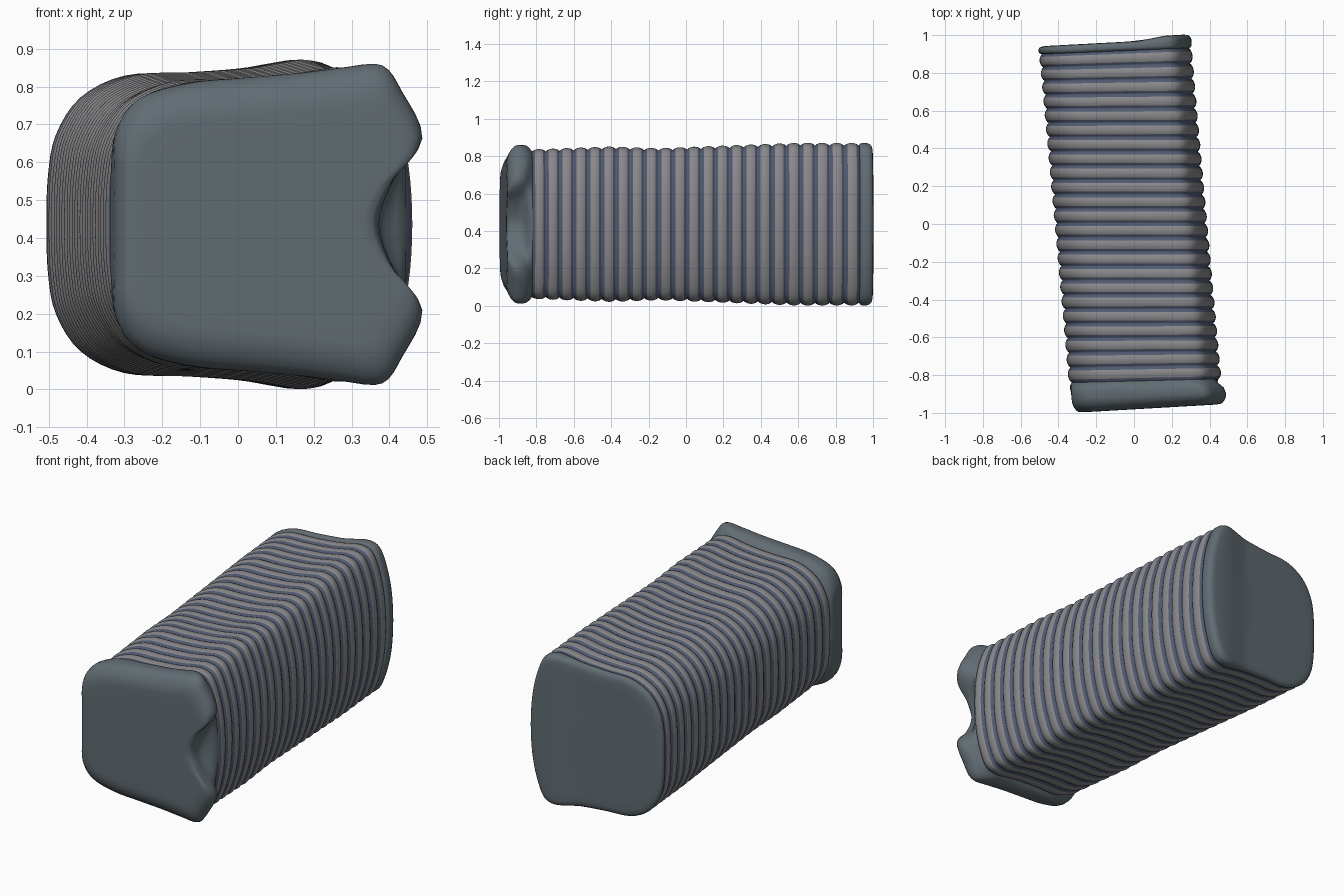
import bpy, bmesh, math
from mathutils import Vector

if "Cube" in bpy.data.objects:
    bpy.data.objects.remove(bpy.data.objects["Cube"])

MID_Z = 0.436
RIBS = 23
Y0, Y1 = -0.83, 0.915         # corrugated stretch

# Upper half profiles, left to right (offset from axis, height above middle)
BODY = [(-.405, 0), (-.401, .13), (-.380, .24), (-.315, .34), (-.20, .398), (-.05, .406), (.10, .417),
        (.19, .432), (.255, .439), (.32, .412), (.365, .31), (.395, .17), (.405, 0)]
HORN = [(-.395, 0), (-.395, .12), (-.39, .24), (-.33, .33), (-.20, .372), (-.05, .387), (.10, .40),
        (.22, .415), (.315, .42), (.368, .35), (.420, .23), (.345, .12), (.305, 0)]
HEIGHT = [(-1.1, .98), (-.93, .99), (-.82, .91), (-.4, .945), (-.15, .925), (.6, .99), (1.1, .985)]


def lerp_table(table, t):
    for (a, p), (b, q) in zip(table, table[1:]):
        if t <= b:
            return p + (q - p) * max(0, (t - a) / (b - a))
    return table[-1][1]


def smooth_loop(half, steps=4):
    """Mirror the half profile and round it with a Catmull-Rom curve."""
    pts = [Vector(p) for p in half + [(x, -z) for x, z in half[-2:0:-1]]]
    n, out = len(pts), []
    for i in range(n):
        a, b, c, d = (pts[(i + k - 1) % n] for k in range(4))
        for s in range(steps):
            t = s / steps
            out.append(0.5 * (2 * b + (c - a) * t + (2 * a - 5 * b + 4 * c - d) * t * t
                              + (3 * b - a - 3 * c + d) * t ** 3))
    return out


body_loop, horn_loop = smooth_loop(BODY), smooth_loop(HORN)


def ring(y, horn=0.0, sx=1.0, sz=1.0, inset=0.0, bump=0.0):
    """Cross-section at y: slanted at the ends, on a leaning axis."""
    cx = -.016 - .09 * y
    h = lerp_table(HEIGHT, y)
    h = h * (1 - horn) + horn
    tilt = .065 * min(1, abs(y)) ** 5
    out = []
    for b, f in zip(body_loop, horn_loop):
        p = b.lerp(f, horn)
        r = 1 - inset / max(p.length, .01)
        u, w = p.x * sx * r, p.y * sz * h * r
        ridge = bump * min(1, max(0, (u - .12) / .15))
        out.append((cx + u, y + ridge + tilt * u, MID_Z + w))
    return out


def material(name, rgb):
    m = bpy.data.materials.new(name)
    m.diffuse_color = (*rgb, 1)
    m.use_nodes = True
    m.node_tree.nodes["Principled BSDF"].inputs["Base Color"].default_value = m.diffuse_color
    return m


def loft(name, rings, mats, pick=lambda i: 0, cap=False):
    bm = bmesh.new()
    vs = [[bm.verts.new(p) for p in r] for r in rings]
    n = len(vs[0])
    for i in range(len(vs) - 1):
        for j in range(n):
            k = (j + 1) % n
            f = bm.faces.new((vs[i][j], vs[i][k], vs[i + 1][k], vs[i + 1][j]))
            f.material_index = pick(i)
    if cap:
        mid = sum((v.co for v in vs[-1]), Vector()) / n
        c = bm.verts.new(mid)
        for j in range(n):
            bm.faces.new((vs[-1][j], vs[-1][(j + 1) % n], c))
    # Make the normals face outward
    bmesh.ops.recalc_face_normals(bm, faces=bm.faces)
    probe = max(bm.faces, key=lambda f: f.calc_center_median().z)
    if probe.normal.z < 0:
        bmesh.ops.reverse_faces(bm, faces=bm.faces)
    for f in bm.faces:
        f.smooth = True
    me = bpy.data.meshes.new(name)
    bm.to_mesh(me)
    bm.free()
    for m in mats:
        me.materials.append(m)
    ob = bpy.data.objects.new(name, me)
    bpy.context.collection.objects.link(ob)
    return ob


rib_grey = material("rib_grey", (.25, .25, .26))
groove_blue = material("groove_blue", (.08, .10, .16))
end_slate = material("end_slate", (.12, .15, .17))

# Corrugated body
SEG = 10
rings = []
for i in range(RIBS * SEG + 1):
    t = i / SEG
    depth = .017 * (1 - abs(math.sin(math.pi * t)) ** .7)
    rings.append(ring(Y0 + (Y1 - Y0) * t / RIBS, inset=depth))
loft("corrugated_body", rings, [rib_grey, groove_blue],
     lambda i: 1 if i % SEG in (0, 1, SEG - 2, SEG - 1) else 0)

# Front collar with two horns and a side notch, closed by the face
front = [ring(Y0, inset=.017), ring(-.842, .15, inset=.006), ring(-.86, .5), ring(-.88, .85),
         ring(-.91, 1), ring(-.93, 1, .998, .985), ring(-.95, 1, .98, .94),
         ring(-.965, 1, .955, .88), ring(-.975, 1, .92, .80)]
front += [ring(-.977, 1, s, s * .88) for s in (.84, .7, .5, .3, .1)]
loft("front_collar", front, [end_slate], cap=True)

# Rounded back plate with a raised ridge along its +x side
back = [ring(Y1, inset=.017), ring(.92, inset=.005), ring(.928, bump=.003), ring(.945, bump=.012),
        ring(.953, inset=.006, bump=.018), ring(.959, inset=.018, bump=.021),
        ring(.962, inset=.04, bump=.021)]
back += [ring(.962, 0, s, s, bump=.021) for s in (.8, .7, .6, .5, .4, .2)]
loft("back_plate", back, [end_slate], cap=True)
